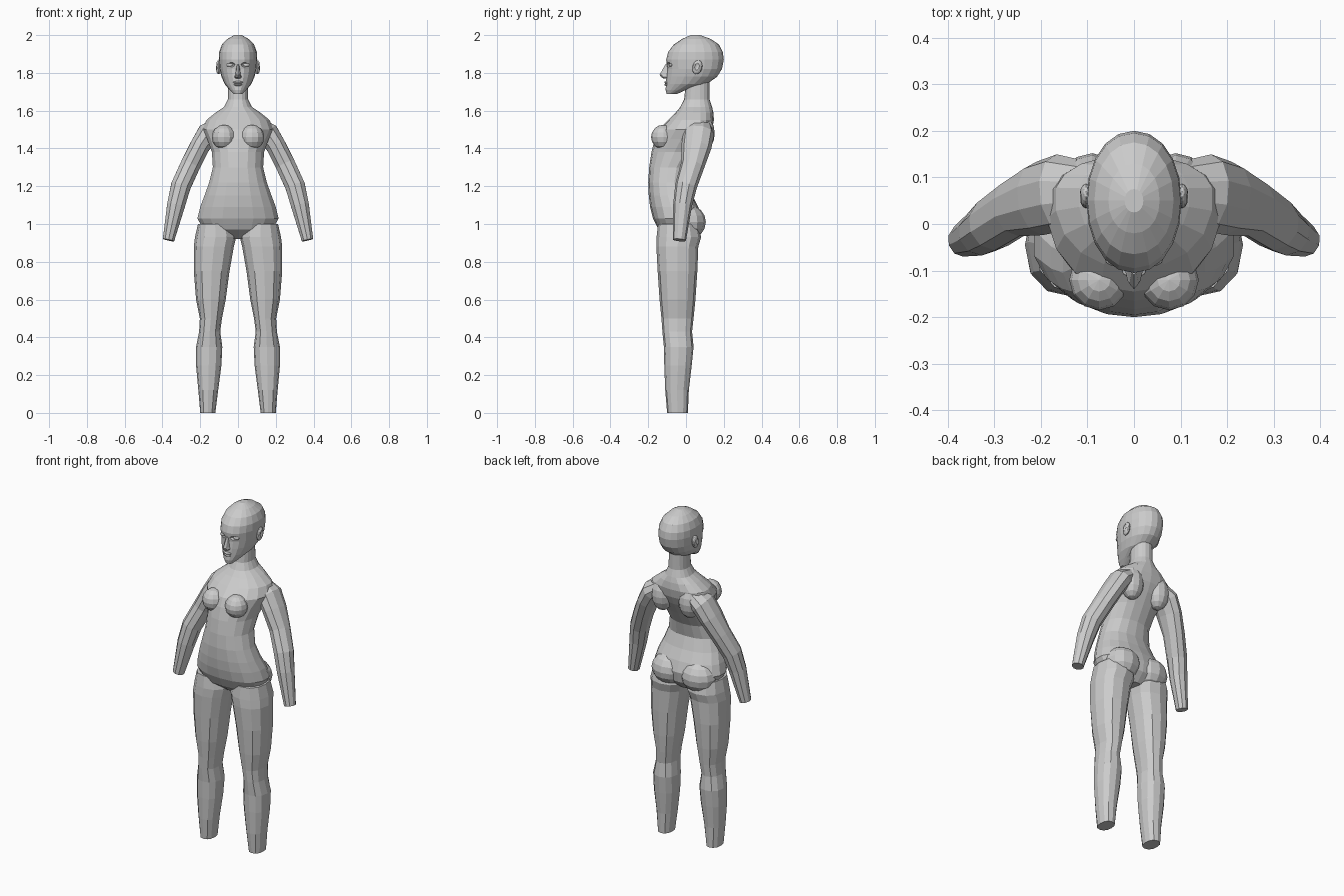
import bpy, bmesh
from math import sin, cos, pi
from mathutils import Vector, Matrix


def finish(name, bm):
    bmesh.ops.recalc_face_normals(bm, faces=bm.faces)
    me = bpy.data.meshes.new(name)
    bm.to_mesh(me)
    bm.free()
    ob = bpy.data.objects.new(name, me)
    bpy.context.collection.objects.link(ob)
    return ob


def skin(name, rings):
    """Closed surface through a list of point rings."""
    bm = bmesh.new()
    loops = [[bm.verts.new(p) for p in r] for r in rings]
    n = len(loops[0])
    for a, b in zip(loops, loops[1:]):
        for i in range(n):
            j = (i + 1) % n
            bm.faces.new((a[i], a[j], b[j], b[i]))
    bm.faces.new(loops[0])
    bm.faces.new(loops[-1])
    return finish(name, bm)


def spow(v, e):
    return (abs(v) ** e) * (1 if v >= 0 else -1)


def section(z, x0, x1, yf, yb, ym, n, power):
    """Level egg-shaped ring: widest at ym, front at yf, back at yb."""
    pts = []
    for i in range(n):
        t = 2 * pi * i / n + pi / 2
        c, s = spow(cos(t), 2 / power), spow(sin(t), 2 / power)
        depth = yb - ym if s > 0 else ym - yf
        pts.append(Vector(((x0 + x1) / 2 + c * (x1 - x0) / 2, ym + s * depth, z)))
    return pts


def stack(name, rows, n, power=2.2):
    return skin(name, [section(z, -w, w, yf, yb, ym, n, power) for z, w, yf, yb, ym in rows])


def tube(name, rows, n, side):
    """Limb along a path; rows are x, y, z, depth radius, width radius."""
    pts = [Vector(r[:3]) for r in rows]
    rings = []
    for k, r in enumerate(rows):
        d = (pts[min(k + 1, len(pts) - 1)] - pts[max(k - 1, 0)]).normalized()
        u = (Vector((0, 1, 0)) - d * d.y).normalized()
        v = d.cross(u)
        ring = [pts[k] + u * r[3] * cos(2 * pi * i / n) + v * r[4] * sin(2 * pi * i / n)
                for i in range(n)]
        rings.append([Vector((p.x * side, p.y, p.z)) for p in ring])
    return skin(name, rings)


def ball(name, c, r, side=1, seg=12, tilt=0):
    bm = bmesh.new()
    bmesh.ops.create_uvsphere(bm, u_segments=seg, v_segments=8, radius=1)
    m = Matrix.Translation((c[0] * side, c[1], c[2])) @ Matrix.Rotation(tilt, 4, 'X') @ Matrix.Diagonal((*r, 1))
    bmesh.ops.transform(bm, matrix=m, verts=bm.verts)
    return finish(name, bm)


def combine(base, parts, op='UNION'):
    for p in parts:
        m = base.modifiers.new(p.name, 'BOOLEAN')
        m.operation, m.solver, m.object = op, 'EXACT', p
        bpy.context.view_layer.objects.active = base
        bpy.ops.object.modifier_apply(modifier=m.name)
        bpy.data.objects.remove(p)


# torso and neck: z, half width, front, back, widest y
body = stack('body', [
    (0.92, 0.05, -0.08, 0.03, -0.03),
    (0.97, 0.185, -0.145, 0.075, -0.04),
    (1.03, 0.218, -0.175, 0.085, -0.04),
    (1.09, 0.203, -0.19, 0.065, -0.05),
    (1.15, 0.18, -0.197, 0.035, -0.07),
    (1.22, 0.155, -0.20, 0.01, -0.08),
    (1.30, 0.135, -0.195, 0.03, -0.07),
    (1.38, 0.14, -0.183, 0.075, -0.03),
    (1.45, 0.165, -0.165, 0.115, 0.01),
    (1.50, 0.19, -0.145, 0.138, 0.05),
    (1.55, 0.17, -0.095, 0.148, 0.06),
    (1.59, 0.12, -0.055, 0.145, 0.06),
    (1.62, 0.075, -0.03, 0.138, 0.06),
    (1.66, 0.055, -0.01, 0.125, 0.06),
    (1.75, 0.053, 0.0, 0.125, 0.06)], 18)

# legs: z, inner x, outer x, front, back
leg_rows = [
    (1.00, 0.03, 0.212, -0.148, 0.065), (0.93, 0.01, 0.228, -0.156, 0.08),
    (0.88, 0.022, 0.234, -0.157, 0.065), (0.75, 0.045, 0.234, -0.15, 0.06),
    (0.60, 0.065, 0.222, -0.14, 0.05), (0.50, 0.085, 0.202, -0.13, 0.04),
    (0.43, 0.094, 0.206, -0.125, 0.032), (0.35, 0.083, 0.222, -0.117, 0.04),
    (0.25, 0.088, 0.222, -0.115, 0.03), (0.12, 0.105, 0.21, -0.11, 0.015),
    (0.00, 0.12, 0.20, -0.10, 0.01)]

# arms: centre x, y, z, depth radius, width radius
arm_rows = [
    (0.10, 0.070, 1.52, 0.065, 0.05), (0.16, 0.067, 1.48, 0.083, 0.06),
    (0.203, 0.055, 1.41, 0.08, 0.055), (0.253, 0.035, 1.31, 0.063, 0.055),
    (0.303, 0.000, 1.20, 0.058, 0.055), (0.328, -0.018, 1.10, 0.05, 0.05),
    (0.368, -0.035, 0.915, 0.035, 0.032)]

parts = []
for s in (-1, 1):
    parts.append(skin('leg', [section(z, s * a, s * b, f, k, (f + k) / 2, 12, 2.3)
                              for z, a, b, f, k in leg_rows]))
    parts.append(tube('arm', arm_rows, 10, s))
    parts.append(ball('breast', (0.075, -0.12, 1.46), (0.064, 0.065, 0.065), s))
    parts.append(ball('shoulder_blade', (0.09, 0.09, 1.48), (0.065, 0.062, 0.095), s))
    parts.append(ball('buttock', (0.095, 0.015, 1.01), (0.105, 0.09, 0.09), s))

# head: z, half width, front, back, widest y
head = stack('head', [
    (1.687, 0.022, -0.102, -0.05, -0.08),
    (1.71, 0.045, -0.108, 0.0, -0.04),
    (1.74, 0.07, -0.106, 0.11, 0.01),
    (1.78, 0.088, -0.104, 0.165, 0.04),
    (1.82, 0.098, -0.10, 0.19, 0.05),
    (1.87, 0.102, -0.105, 0.20, 0.05),
    (1.91, 0.10, -0.095, 0.195, 0.05),
    (1.95, 0.085, -0.065, 0.175, 0.05),
    (1.98, 0.055, -0.02, 0.13, 0.05),
    (2.00, 0.02, 0.025, 0.075, 0.05)], 20, 2.1)

# eye sockets, then eyes, ears, nose and lips
combine(head, [ball('socket', (0.043, -0.102, 1.843), (0.028, 0.022, 0.014), s) for s in (-1, 1)],
        'DIFFERENCE')
face = []
for s in (-1, 1):
    face.append(ball('eye', (0.043, -0.077, 1.842), (0.019, 0.013, 0.011), s))
    ear = ball('ear', (0.103, 0.06, 1.83), (0.014, 0.026, 0.038), s, tilt=-0.25)
    combine(ear, [ball('ear_hollow', (0.119, 0.058, 1.834), (0.009, 0.014, 0.022), s, tilt=-0.25)],
            'DIFFERENCE')
    face.append(ear)
face.append(stack('nose', [
    (1.845, 0.007, -0.109, -0.08, -0.09),
    (1.79, 0.014, -0.14, -0.08, -0.10),
    (1.778, 0.019, -0.132, -0.08, -0.10),
    (1.77, 0.014, -0.118, -0.08, -0.09)], 8, 2))
face.append(ball('upper_lip', (0, -0.101, 1.75), (0.026, 0.014, 0.007)))
face.append(ball('lower_lip', (0, -0.101, 1.738), (0.022, 0.014, 0.008)))
combine(head, face)

# one continuous faceted figure
combine(body, parts + [head])
